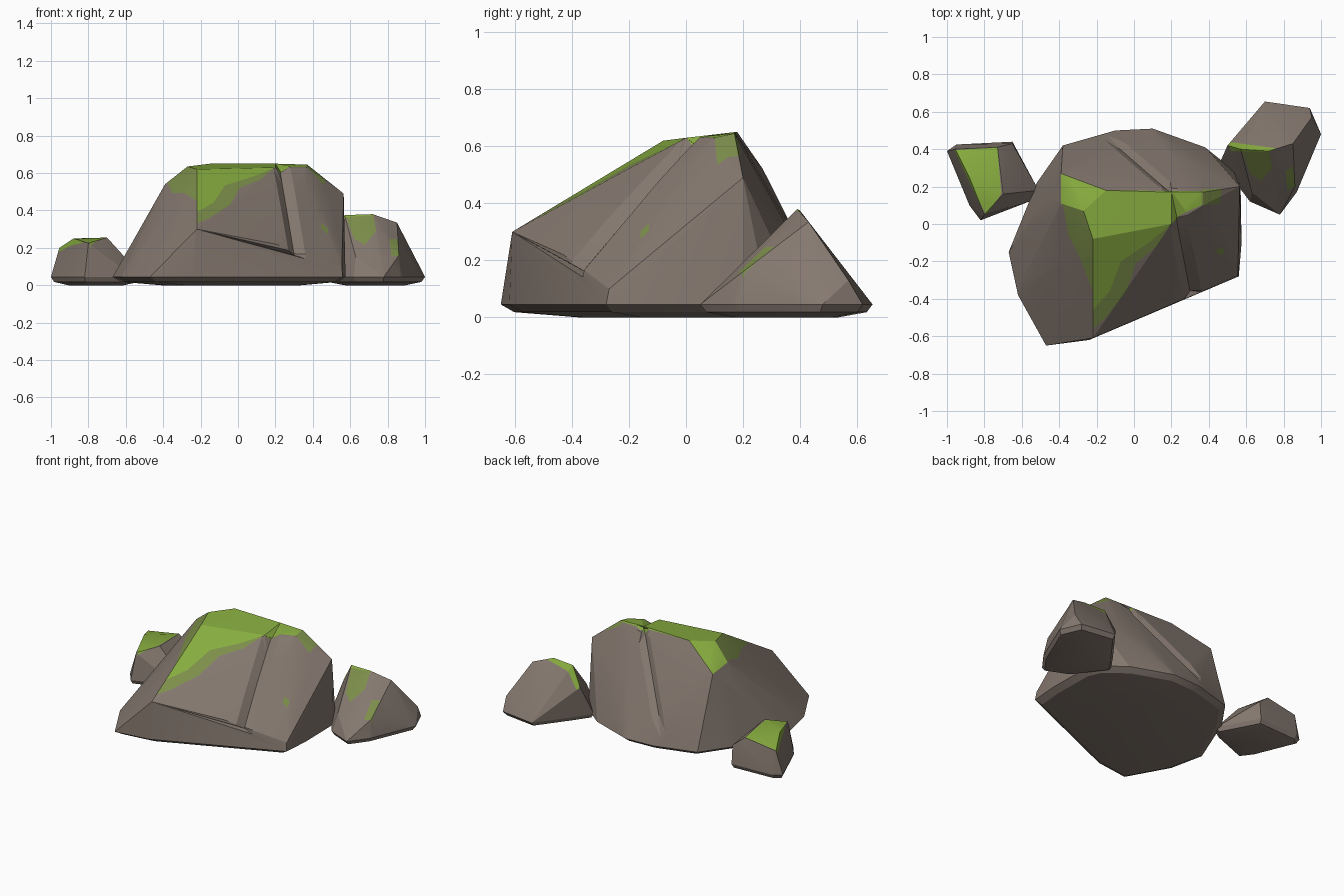
import bpy, bmesh
from mathutils import Vector

if "Cube" in bpy.data.objects:
    bpy.data.objects.remove(bpy.data.objects["Cube"])


def material(name, rgb):
    m = bpy.data.materials.new(name)
    m.diffuse_color = (*rgb, 1)
    m.use_nodes = True
    m.node_tree.nodes["Principled BSDF"].inputs["Base Color"].default_value = m.diffuse_color
    return m


MATS = [material("brown stone", (0.235, 0.190, 0.160)),
        material("green moss", (0.245, 0.415, 0.050)),
        material("olive moss", (0.205, 0.275, 0.070))]


def cut(bm, faces, point, normal):
    geom = set(faces)
    for f in faces:
        geom.update(f.verts)
        geom.update(f.edges)
    bmesh.ops.bisect_plane(bm, geom=list(geom), dist=1e-5,
                           plane_co=point, plane_no=normal)


def inside(p, poly):
    hit = False
    for (ax, ay), (bx, by) in zip(poly, poly[1:] + poly[:1]):
        if (ay > p.y) != (by > p.y) and p.x < ax + (p.y - ay) * (bx - ax) / (by - ay):
            hit = not hit
    return hit


def groove(bm, start, direction, depth, width):
    """Press a shallow crack into the stone, running one way from start."""
    p, d = Vector((*start, 0)), Vector((*direction, 0)).normalized()
    n = Vector((-d.y, d.x, 0))
    for off in (-width, 0, width):
        faces = [f for f in bm.faces if f.normal.z > 0.05
                 and any((v.co - p).dot(d) > 0 for v in f.verts)]
        cut(bm, faces, p + n * off, n)
    bmesh.ops.triangulate(bm, faces=bm.faces[:])
    bm.normal_update()
    for v in bm.verts:
        r = v.co - p
        if abs(r.dot(n)) < 1e-3 and r.dot(d) > -0.02 and v.co.z > 0.15:
            v.co -= v.normal * depth


def rock(name, base, upper, moss, grooves=()):
    """Hull of a ground outline and upper corners, mossed by plan-view patches."""
    bm = bmesh.new()
    cx = sum(p[0] for p in base) / len(base)
    cy = sum(p[1] for p in base) / len(base)
    for x, y in base:
        bm.verts.new((x, y, 0.045))
        bm.verts.new((cx + (x - cx) * 0.93, cy + (y - cy) * 0.93, 0.018))
        bm.verts.new((cx + (x - cx) * 0.6, cy + (y - cy) * 0.6, 0))
    for p in upper:
        bm.verts.new(p)
    res = bmesh.ops.convex_hull(bm, input=bm.verts[:])
    junk = {g for g in res["geom_interior"] + res["geom_unused"]
            if isinstance(g, bmesh.types.BMVert)}
    bmesh.ops.delete(bm, geom=list(junk), context='VERTS')
    bmesh.ops.recalc_face_normals(bm, faces=bm.faces[:])
    for g in grooves:
        groove(bm, *g)
    bm.normal_update()
    # cut the patch outlines into the upward faces, then colour what lies within
    for _, poly in moss:
        for a, b in zip(poly, poly[1:] + poly[:1]):
            x0, x1 = min(q[0] for q in poly), max(q[0] for q in poly)
            y0, y1 = min(q[1] for q in poly), max(q[1] for q in poly)
            faces = [f for f in bm.faces if f.normal.z > 0.1
                     and min(v.co.x for v in f.verts) < x1 and max(v.co.x for v in f.verts) > x0
                     and min(v.co.y for v in f.verts) < y1 and max(v.co.y for v in f.verts) > y0]
            cut(bm, faces, (*a, 0), (b[1] - a[1], a[0] - b[0], 0))
    bm.normal_update()
    for f in bm.faces:
        c = f.calc_center_median()
        for index, poly in moss:
            if f.normal.z > 0.1 and c.z > 0.08 and inside(c, poly):
                f.material_index = index
    me = bpy.data.meshes.new(name)
    bm.to_mesh(me)
    bm.free()
    ob = bpy.data.objects.new(name, me)
    bpy.context.collection.objects.link(ob)
    for m in MATS:
        me.materials.append(m)
    bpy.ops.object.select_all(action='DESELECT')
    ob.select_set(True)
    bpy.context.view_layer.objects.active = ob
    bpy.ops.object.shade_smooth_by_angle(angle=0.35)


# large central boulder; olive fringes first, bright moss over them
rock("main_boulder",
     [(-0.47, -0.65), (-0.24, -0.62), (0.56, -0.28), (0.575, -0.1), (0.57, 0.2), (0.53, 0.29),
      (0.38, 0.41), (0.1, 0.51), (-0.1, 0.5), (-0.38, 0.42), (-0.52, 0.22),
      (-0.67, -0.15), (-0.62, -0.38)],
     [(-0.22, -0.61, 0.30), (-0.22, -0.08, 0.62), (-0.27, 0.07, 0.635), (-0.15, 0.18, 0.65),
      (0.2, 0.17, 0.65), (0.37, 0.17, 0.645), (0.2, 0.0, 0.63), (0.37, 0.1, 0.63),
      (-0.39, 0.11, 0.54), (-0.39, 0.27, 0.52), (0.565, 0.2, 0.49), (0.555, -0.27, 0.10),
      (0.2, -0.43, 0.22)],
     [(2, [(0.21, 0.02), (0.12, -0.12), (0.01, -0.21), (-0.04, -0.36), (-0.15, -0.5),
           (-0.22, -0.56), (-0.22, 0.0)]),
      (2, [(-0.22, -0.36), (-0.22, -0.08), (-0.27, 0.07), (-0.38, 0.11), (-0.35, -0.06),
           (-0.29, -0.18)]),
      (2, [(0.36, 0.1), (0.46, 0.11), (0.47, 0.19), (0.36, 0.185)]),
      (2, [(0.445, -0.16), (0.48, -0.16), (0.48, -0.13), (0.445, -0.13)]),
      (1, [(-0.39, 0.27), (-0.15, 0.18), (0.36, 0.175), (0.36, 0.1), (0.25, 0.05), (0.2, 0.0),
           (0.08, -0.1), (-0.07, -0.2), (-0.13, -0.36), (-0.22, -0.46), (-0.22, -0.08),
           (-0.27, 0.07), (-0.39, 0.11)])],
     [((0.21, 0.14), (0.1, -0.5), 0.03, 0.05), ((0.2, 0.18), (-0.3, 0.26), 0.02, 0.03)])

# small stone on the left
rock("left_stone",
     [(-1.0, 0.39), (-0.95, 0.425), (-0.65, 0.44), (-0.51, 0.18), (-0.56, 0.12),
      (-0.82, 0.02), (-0.88, 0.1)],
     [(-0.955, 0.40, 0.20), (-0.73, 0.41, 0.235), (-0.70, 0.16, 0.255), (-0.8, 0.05, 0.225),
      (-0.88, 0.25, 0.25), (-0.65, 0.43, 0.17), (-0.61, 0.2, 0.14)],
     [(1, [(-0.96, 0.395), (-0.73, 0.41), (-0.71, 0.16), (-0.79, 0.05), (-0.84, 0.14)])])

# medium stone on the right
rock("right_stone",
     [(0.7, 0.655), (0.94, 0.62), (1.0, 0.48), (0.87, 0.17), (0.78, 0.05), (0.62, 0.12),
      (0.46, 0.33), (0.53, 0.43)],
     [(0.57, 0.40, 0.375), (0.72, 0.39, 0.38), (0.85, 0.43, 0.335), (0.5, 0.42, 0.25),
      (0.86, 0.2, 0.16), (0.63, 0.17, 0.15), (0.95, 0.57, 0.13)],
     [(2, [(0.57, 0.41), (0.72, 0.40), (0.74, 0.3), (0.68, 0.23), (0.62, 0.27)]),
      (2, [(0.81, 0.28), (0.85, 0.31), (0.865, 0.2), (0.82, 0.18)]),
      (1, [(0.5, 0.44), (0.76, 0.405), (0.72, 0.385), (0.52, 0.39)])])
